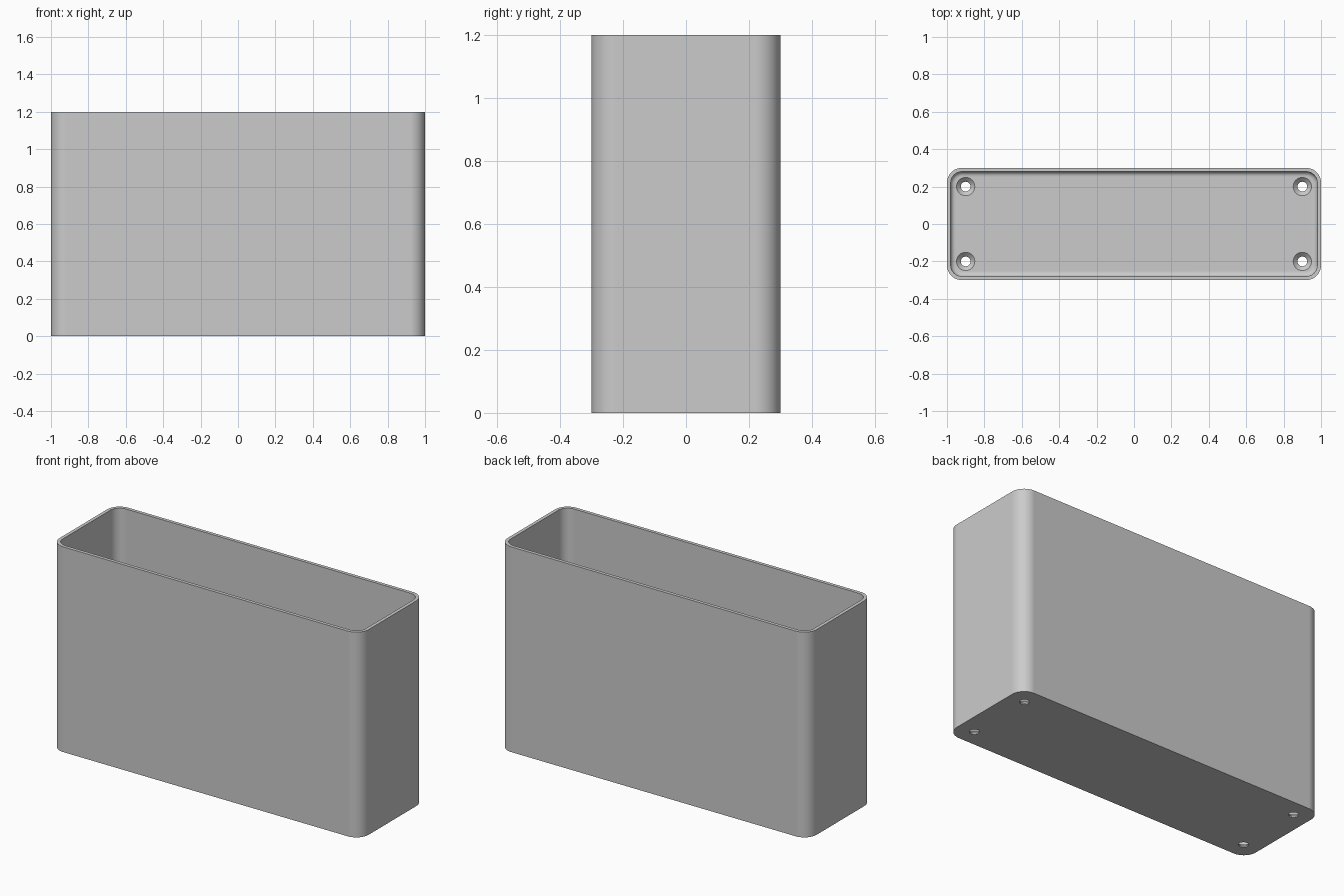
import bpy, bmesh, math

cube = bpy.data.objects.get("Cube")
if cube:
    bpy.data.objects.remove(cube, do_unlink=True)

HALF_X, HALF_Y, HEIGHT = 1.0, 0.3, 1.2
CORNER, WALL, FLOOR, FILLET = 0.08, 0.02, 0.03, 0.025
HOLE_X, HOLE_Y, HOLE_R, SINK_R = 0.9, 0.2, 0.026, 0.049
ARC, FILLET_STEPS, HOLE_SIDES = 12, 6, 32

grey = bpy.data.materials.new("plain grey")
grey.use_nodes = True
colour = (0.6, 0.6, 0.6, 1)
grey.diffuse_color = colour
grey.node_tree.nodes["Principled BSDF"].inputs["Base Color"].default_value = colour

bm = bmesh.new()


def rounded_loop(inset, z):
    """Ring of vertices around a rounded rectangle, set in from the outside."""
    r = CORNER - inset
    ring = []
    for q, (sx, sy) in enumerate([(1, 1), (-1, 1), (-1, -1), (1, -1)]):
        for i in range(ARC + 1):
            a = math.pi / 2 * (q + i / ARC)
            ring.append(bm.verts.new((sx * (HALF_X - CORNER) + r * math.cos(a),
                                      sy * (HALF_Y - CORNER) + r * math.sin(a), z)))
    return ring


def circle_loop(x, y, r, z):
    turn = 2 * math.pi / HOLE_SIDES
    return [bm.verts.new((x + r * math.cos(i * turn), y + r * math.sin(i * turn), z))
            for i in range(HOLE_SIDES)]


def skin(a, b):
    """Quads between two rings."""
    n = len(a)
    for i in range(n):
        j = (i + 1) % n
        bm.faces.new((a[i], a[j], b[j], b[i]))


def fill(rings):
    """Flat face bounded by an outer ring and the hole rings."""
    edges = []
    for ring in rings:
        for i, v in enumerate(ring):
            w = ring[(i + 1) % len(ring)]
            edges.append(bm.edges.get((v, w)) or bm.edges.new((v, w)))
    bmesh.ops.triangle_fill(bm, use_beauty=True, edges=edges)


# Outer wall, rim, inner wall and the fillet down to the floor
shell = [rounded_loop(0, 0), rounded_loop(0, HEIGHT), rounded_loop(WALL, HEIGHT)]
for s in range(FILLET_STEPS + 1):
    a = math.pi / 2 * s / FILLET_STEPS
    shell.append(rounded_loop(WALL + FILLET * (1 - math.cos(a)),
                              FLOOR + FILLET * (1 - math.sin(a))))
for low, high in zip(shell, shell[1:]):
    skin(low, high)

# Four countersunk screw holes through the floor
tops, bottoms = [], []
for x in (-HOLE_X, HOLE_X):
    for y in (-HOLE_Y, HOLE_Y):
        top = circle_loop(x, y, SINK_R, FLOOR)
        neck = circle_loop(x, y, HOLE_R, FLOOR - (SINK_R - HOLE_R))
        bottom = circle_loop(x, y, HOLE_R, 0)
        skin(top, neck)
        skin(neck, bottom)
        tops.append(top)
        bottoms.append(bottom)

# Floor and underside
fill([shell[-1]] + tops)
fill([shell[0]] + bottoms)
bmesh.ops.recalc_face_normals(bm, faces=bm.faces[:])

mesh = bpy.data.meshes.new("open_box")
bm.to_mesh(mesh)
bm.free()
mesh.materials.append(grey)
box = bpy.data.objects.new("open_box", mesh)
bpy.context.collection.objects.link(box)

# Smooth corners, crisp edges, flat broad walls
bpy.ops.object.select_all(action='DESELECT')
box.select_set(True)
bpy.context.view_layer.objects.active = box
bpy.ops.object.shade_smooth_by_angle(angle=math.radians(30))
weighted = box.modifiers.new("flat_walls", 'WEIGHTED_NORMAL')
weighted.keep_sharp = True
